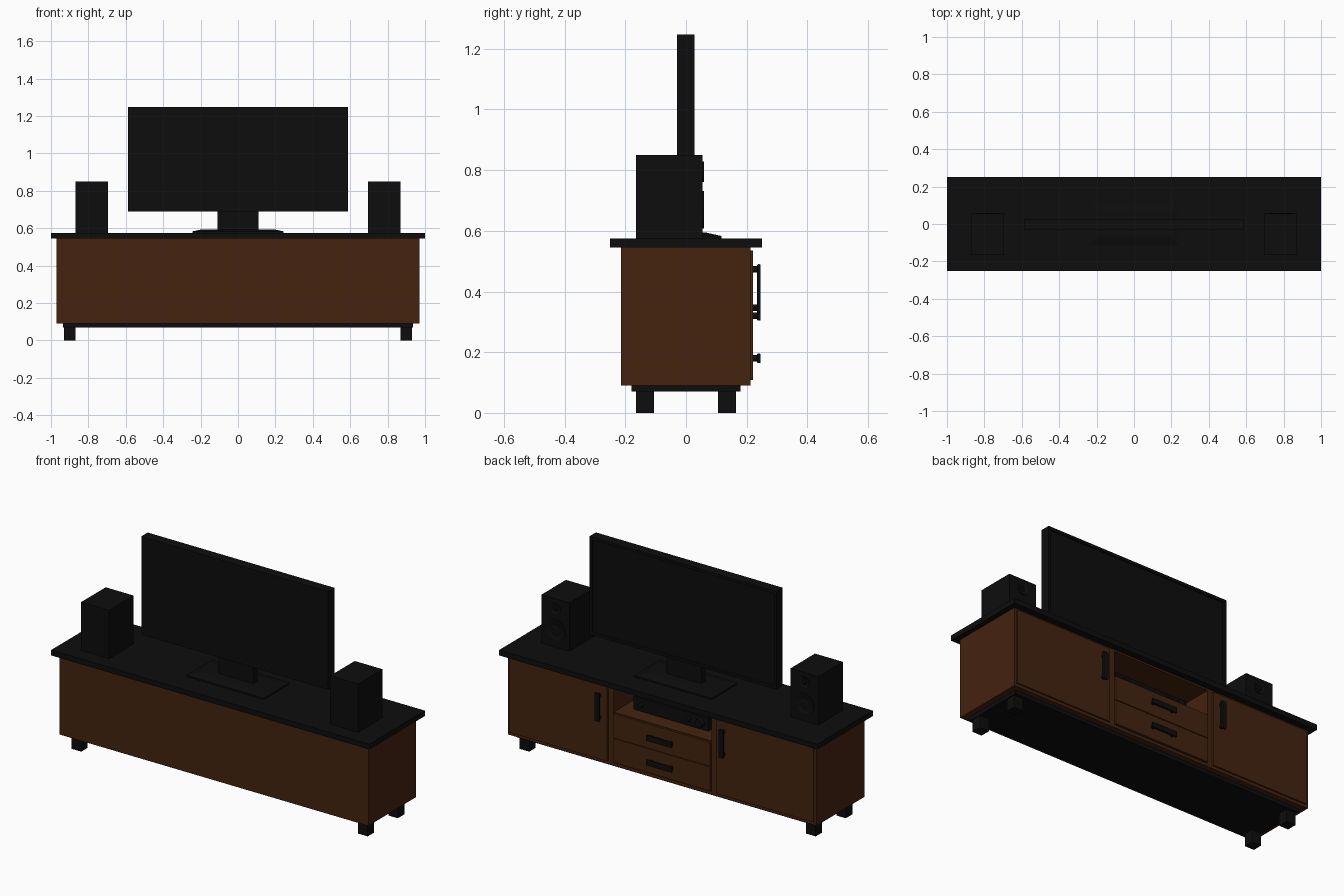
import bpy
import bmesh
from math import pi
from mathutils import Matrix

cube = bpy.data.objects.get("Cube")
if cube:
    bpy.data.objects.remove(cube, do_unlink=True)


def material(name, color):
    mat = bpy.data.materials.new(name)
    mat.use_nodes = True
    mat.diffuse_color = (*color, 1)
    mat.node_tree.nodes["Principled BSDF"].inputs["Base Color"].default_value = (*color, 1)
    return mat


BROWN = material("dark walnut", (0.058, 0.017, 0.005))
BLACK = material("black", (0.004, 0.004, 0.004))


def finish(name, bm, mat):
    mesh = bpy.data.meshes.new(name)
    bm.to_mesh(mesh)
    bm.free()
    mesh.materials.append(mat)
    obj = bpy.data.objects.new(name, mesh)
    bpy.context.collection.objects.link(obj)
    return obj


def box_mesh(x, y, z):
    """Box given as (low, high) ranges on each axis."""
    bm = bmesh.new()
    bmesh.ops.create_cube(bm, size=1)
    for v in bm.verts:
        v.co = [r[0] if c < 0 else r[1] for c, r in zip(v.co, (x, y, z))]
    return bm


def box(name, x, y, z, mat, bevel=0):
    obj = finish(name, box_mesh(x, y, z), mat)
    if bevel:
        mod = obj.modifiers.new("Soft edges", "BEVEL")
        mod.width = bevel
        mod.segments = 2
    return obj


def around(center, half):
    return (center - half, center + half)


def disc(name, x, y, z, radius, depth, mat, tip=None):
    """Round part whose axis points along +y, starting at y."""
    bm = bmesh.new()
    bmesh.ops.create_cone(bm, cap_ends=True, segments=24, radius1=radius,
                          radius2=radius if tip is None else tip, depth=depth)
    bm.transform(Matrix.Translation((x, y + depth / 2, z)) @ Matrix.Rotation(-pi / 2, 4, "X"))
    obj = finish(name, bm, mat)
    for p in obj.data.polygons:
        p.use_smooth = len(p.vertices) == 4
    return obj


def driver(name, x, y, z, radius):
    """Speaker driver: raised ring, sunken cone and dust cap."""
    bm = bmesh.new()
    bmesh.ops.create_circle(bm, cap_ends=True, segments=24, radius=radius)
    face = bm.faces[:][0]
    for inset, lift in ((0, 0.006), (0.15, 0), (0.4, -0.005), (0.15, 0.004)):
        if inset:
            bmesh.ops.inset_region(bm, faces=[face], thickness=radius * inset, depth=0)
        else:
            new = bmesh.ops.extrude_face_region(bm, geom=[face])["geom"]
            bmesh.ops.delete(bm, geom=[face], context="FACES")
            face = next(g for g in new if isinstance(g, bmesh.types.BMFace))
        bmesh.ops.translate(bm, verts=face.verts[:], vec=face.normal * lift)
    bm.transform(Matrix.Translation((x, y, z)) @ Matrix.Rotation(-pi / 2, 4, "X"))
    bmesh.ops.recalc_face_normals(bm, faces=bm.faces[:])
    return finish(name, bm, BLACK)


def handle(name, x, z, upright):
    """Bar pull on two round posts."""
    long, short = 0.08, 0.016
    hx, hz = (short, long) if upright else (long, short)
    box(name + "_bar", around(x, hx), (0.234, 0.246), around(z, hz), BLACK, 0.004)
    for i, s in enumerate((-1, 1)):
        off = s * 0.063
        disc(f"{name}_post_{i}", x if upright else x + off, 0.216,
             z + off if upright else z, 0.011, 0.02, BLACK)


# Cabinet shell
box("worktop", (-1, 1), (-0.25, 0.25), (0.545, 0.575), BLACK)
box("back_panel", (-0.95, 0.95), (-0.215, -0.195), (0.09, 0.545), BROWN)
box("bottom_panel", (-0.95, 0.95), (-0.195, 0.213), (0.09, 0.107), BROWN)
box("top_panel", (-0.95, 0.95), (-0.195, 0.213), (0.535, 0.545), BROWN)
box("niche_shelf", (-0.308, 0.308), (-0.195, 0.208), (0.378, 0.392), BROWN)
box("plinth", (-0.935, 0.935), (-0.18, 0.18), (0.07, 0.09), BLACK)

# Mirrored cabinet parts and speakers
for side, s in (("left", 1), ("right", -1)):
    def span(a, b):
        return tuple(sorted((a * s, b * s)))

    box(f"{side}_side_panel", span(0.95, 0.97), (-0.215, 0.213), (0.09, 0.545), BROWN)
    box(f"{side}_divider", span(0.308, 0.338), (-0.195, 0.213), (0.107, 0.535), BROWN)
    box(f"{side}_door", span(0.342, 0.955), (0.2, 0.22), (0.108, 0.535), BROWN)
    handle(f"{side}_door_handle", s * 0.39, 0.41, True)
    for end, e in (("back", 1), ("front", -1)):
        box(f"{side}_{end}_leg", span(0.87, 0.93), around(e * 0.135, 0.029), (0, 0.072), BLACK)

    box(f"{side}_speaker", span(0.695, 0.87), (-0.165, 0.055), (0.575, 0.85), BLACK)
    driver(f"{side}_woofer", s * 0.7825, 0.053, 0.67, 0.062)
    driver(f"{side}_tweeter", s * 0.7825, 0.053, 0.795, 0.034)

# Drawers
for i, z in enumerate((0.18, 0.32)):
    box(f"drawer_{i}", (-0.304, 0.304), (0.2, 0.22), around(z, 0.068), BROWN)
    handle(f"drawer_handle_{i}", 0, z, False)

# Amplifier in the open niche
box("amplifier", (-0.235, 0.235), (-0.14, 0.135), (0.4, 0.475), BLACK)
for i, (x, r) in enumerate(((-0.185, 0.026), (-0.11, 0.014), (0.185, 0.014))):
    disc(f"amplifier_knob_{i}", x, 0.134, 0.437, r, 0.022, BLACK, r * 0.9)
for sx in (-1, 1):
    for sy in (-0.11, 0.1):
        box("amplifier_foot", around(sx * 0.2, 0.015), around(sy, 0.015), (0.391, 0.401), BLACK)

# Television with recessed screen
bm = box_mesh((-0.587, 0.587), (-0.03, 0.028), (0.69, 1.247))
screen = max(bm.faces, key=lambda f: f.calc_center_median().y)
bmesh.ops.inset_region(bm, faces=[screen], thickness=0.022, depth=0)
bmesh.ops.inset_region(bm, faces=[screen], thickness=0.003, depth=-0.008)
finish("television", bm, BLACK)

# Television stand with gently sloped foot
box("stand_neck", (-0.11, 0.11), (-0.02, 0.02), (0.585, 0.7), BLACK)
bm = box_mesh((-0.243, 0.243), (-0.115, 0.117), (0.575, 0.583))
top = max(bm.faces, key=lambda f: f.calc_center_median().z)
bmesh.ops.inset_region(bm, faces=[top], thickness=0.07, depth=0.011)
finish("stand_foot", bm, BLACK)
